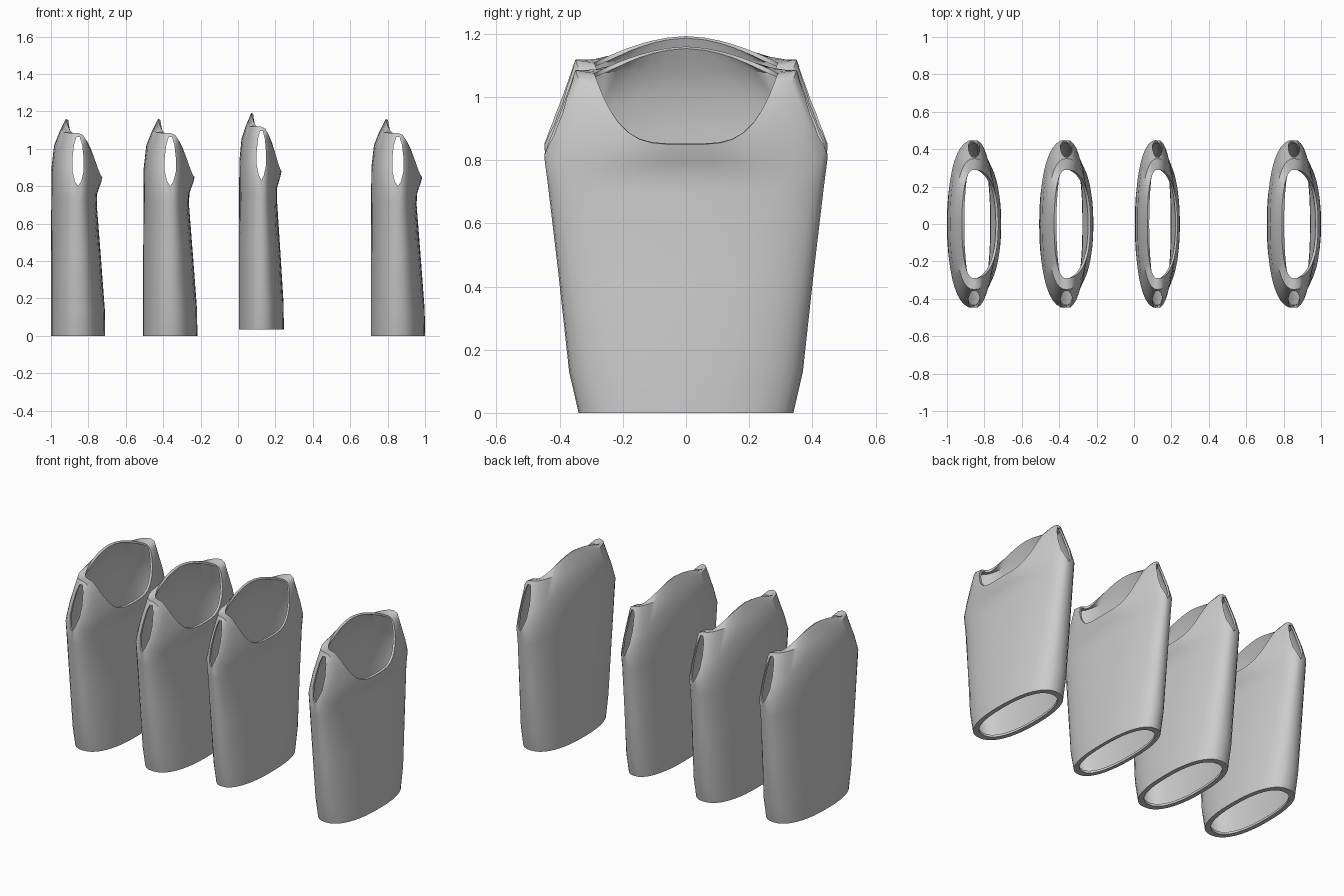
import bpy, bmesh, math

if "Cube" in bpy.data.objects:
    bpy.data.objects.remove(bpy.data.objects["Cube"])

COLS = 40
# (radius, height) profiles on the low side, tall side and narrow ends, bottom to rim
LOW = [(.118, 0), (.145, 0), (.143, .14), (.122, .42), (.10, .70), (.102, .76), (.112, .79), (.123, .82), (.13, .85)]
TALL = [(.118, 0), (.145, 0), (.145, .14), (.145, .42), (.143, .75), (.142, .90), (.128, 1.02), (.10, 1.09), (.065, 1.16)]
END = [(.30, 0), (.34, 0), (.37, .13), (.405, .45), (.437, .72), (.45, .82), (.42, .91), (.35, 1.085), (.29, 1.075)]


def soft(v):
    return math.copysign(abs(v) ** .85, v) if abs(v) > 1e-6 else 0.0


def make_object(name, bm):
    me = bpy.data.meshes.new(name)
    bm.to_mesh(me)
    bm.free()
    ob = bpy.data.objects.new(name, me)
    bpy.context.collection.objects.link(ob)
    return ob


# Sleeve wall lofted around the three profiles
bm = bmesh.new()
rows = []
for low, tall, end in zip(LOW, TALL, END):
    row = []
    for i in range(COLS):
        a = 2 * math.pi * i / COLS
        c, s = math.cos(a), math.sin(a)
        side, power = (low, 3.3) if c > 0 else (tall, 1.5)
        w = abs(s) ** power
        row.append(bm.verts.new((side[0] * soft(c), end[0] * soft(s),
                                 side[1] * (1 - w) + end[1] * w)))
    rows.append(row)
for r0, r1 in zip(rows, rows[1:]):
    for i in range(COLS):
        j = (i + 1) % COLS
        bm.faces.new((r0[i], r0[j], r1[j], r1[i]))
master = make_object("sleeve_master", bm)

# Pointed slot cutter running through both ends
bm = bmesh.new()
half = [(.016, .825), (.030, .88), (.030, .95), (.022, 1.02), (.009, 1.062)]
outline = [(0, .80)] + half + [(-x, z) for x, z in reversed(half)]
face = bm.faces.new([bm.verts.new((x, -.6, z)) for x, z in outline])
ext = bmesh.ops.extrude_face_region(bm, geom=[face])
bmesh.ops.translate(bm, vec=(0, 1.2, 0),
                    verts=[v for v in ext["geom"] if isinstance(v, bmesh.types.BMVert)])
bmesh.ops.recalc_face_normals(bm, faces=bm.faces)
cutter = make_object("slot_cutter", bm)
cutter.hide_render = True

# Wall thickness and end slots
solid = master.modifiers.new("wall", 'SOLIDIFY')
solid.thickness = .014
solid.offset = -1
cut = master.modifiers.new("slots", 'BOOLEAN')
cut.object = cutter
cut.operation = 'DIFFERENCE'
cut.solver = 'EXACT'
bpy.context.view_layer.update()
finished = bpy.data.meshes.new_from_object(master.evaluated_get(bpy.context.evaluated_depsgraph_get()))
bpy.data.objects.remove(master)
bpy.data.objects.remove(cutter)

# Four sleeves in a row, the third one slimmer and raised
for n, (x, z, width) in enumerate([(-.855, 0, 1), (-.362, 0, 1), (.125, .033, .83), (.855, 0, 1)], 1):
    ob = bpy.data.objects.new(f"sleeve_{n}", finished.copy())
    bpy.context.collection.objects.link(ob)
    ob.location = (x, 0, z)
    ob.scale = (width, 1, 1)
    bpy.ops.object.select_all(action='DESELECT')
    ob.select_set(True)
    bpy.context.view_layer.objects.active = ob
    bpy.ops.object.shade_smooth_by_angle(angle=math.radians(40))
